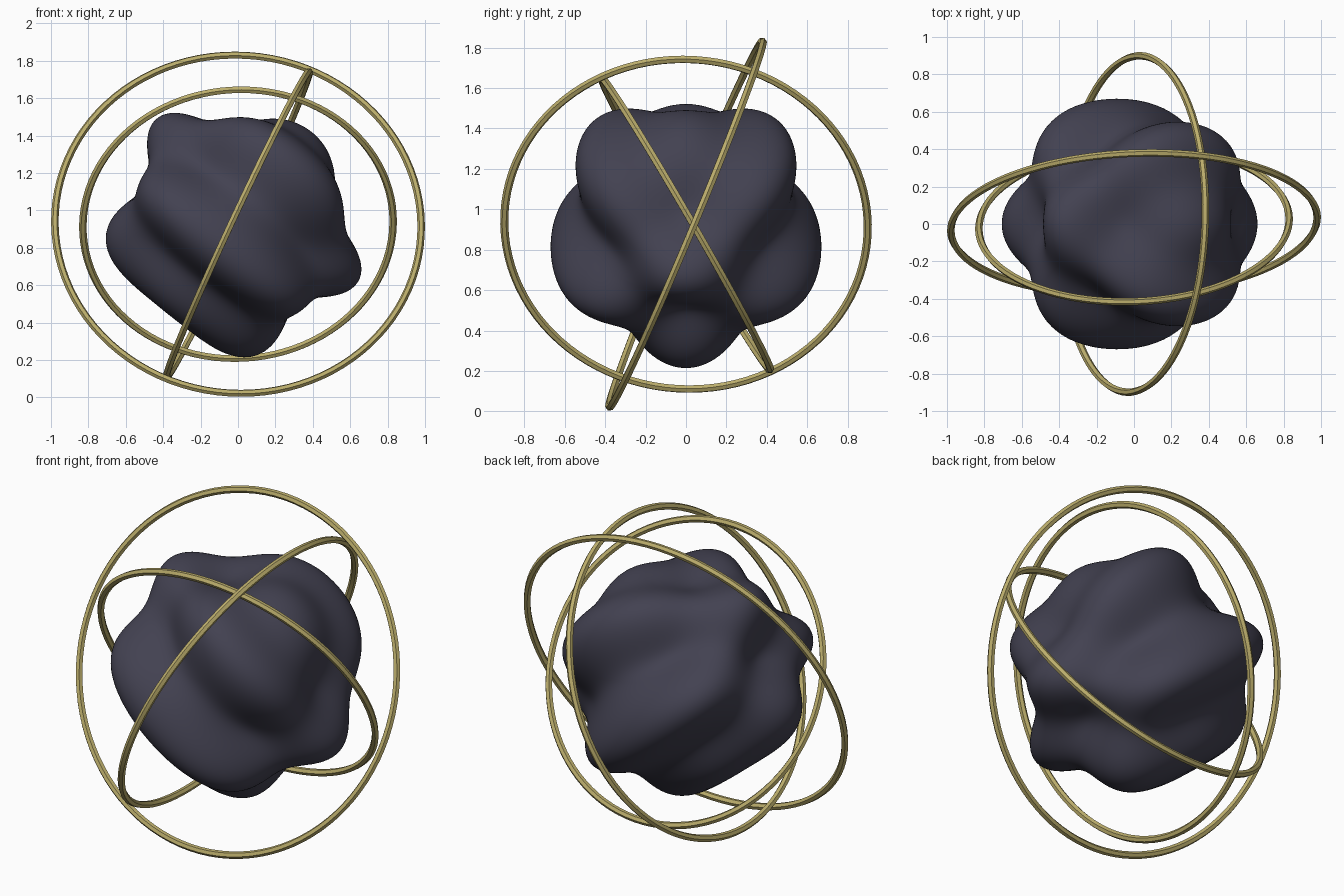
import bpy, math
from mathutils import Vector

if "Cube" in bpy.data.objects:
    bpy.data.objects.remove(bpy.data.objects["Cube"])

CENTRE = Vector((0, 0, 0.926))


def material(name, rgb):
    m = bpy.data.materials.new(name)
    m.diffuse_color = (*rgb, 1)
    m.use_nodes = True
    m.node_tree.nodes["Principled BSDF"].inputs["Base Color"].default_value = m.diffuse_color
    return m


dark = material("dark slate", (0.055, 0.053, 0.082))
gold = material("dull gold", (0.50, 0.42, 0.15))

# Lumpy core: a sphere rippled by crossed sine waves
bpy.ops.mesh.primitive_ico_sphere_add(subdivisions=6, radius=1, location=CENTRE)
core = bpy.context.object
core.name = "lumpy_core"
for v in core.data.vertices:
    d = v.co.normalized()
    v.co = d * 0.62 * (1 + 0.15 * math.sin(4 * d.x + 5 * d.z) * math.cos(4 * d.y))
core.data.materials.append(dark)
bpy.ops.object.shade_smooth()


# Orbit rings: thin tori tilted around the core
def ring(name, radius, rx, ry, rz):
    bpy.ops.mesh.primitive_torus_add(
        major_segments=96, minor_segments=6, major_radius=radius, minor_radius=0.02,
        location=CENTRE, rotation=[math.radians(a) for a in (rx, ry, rz)])
    o = bpy.context.object
    o.name = name
    o.data.materials.append(gold)
    bpy.ops.object.shade_smooth_by_angle(angle=math.radians(30))


ring("outer_ring", 0.98, 67.3, 0, 2.4)
ring("middle_ring", 0.90, 0, -65, -2.4)
ring("inner_ring", 0.83, 120, 0, 2.4)
